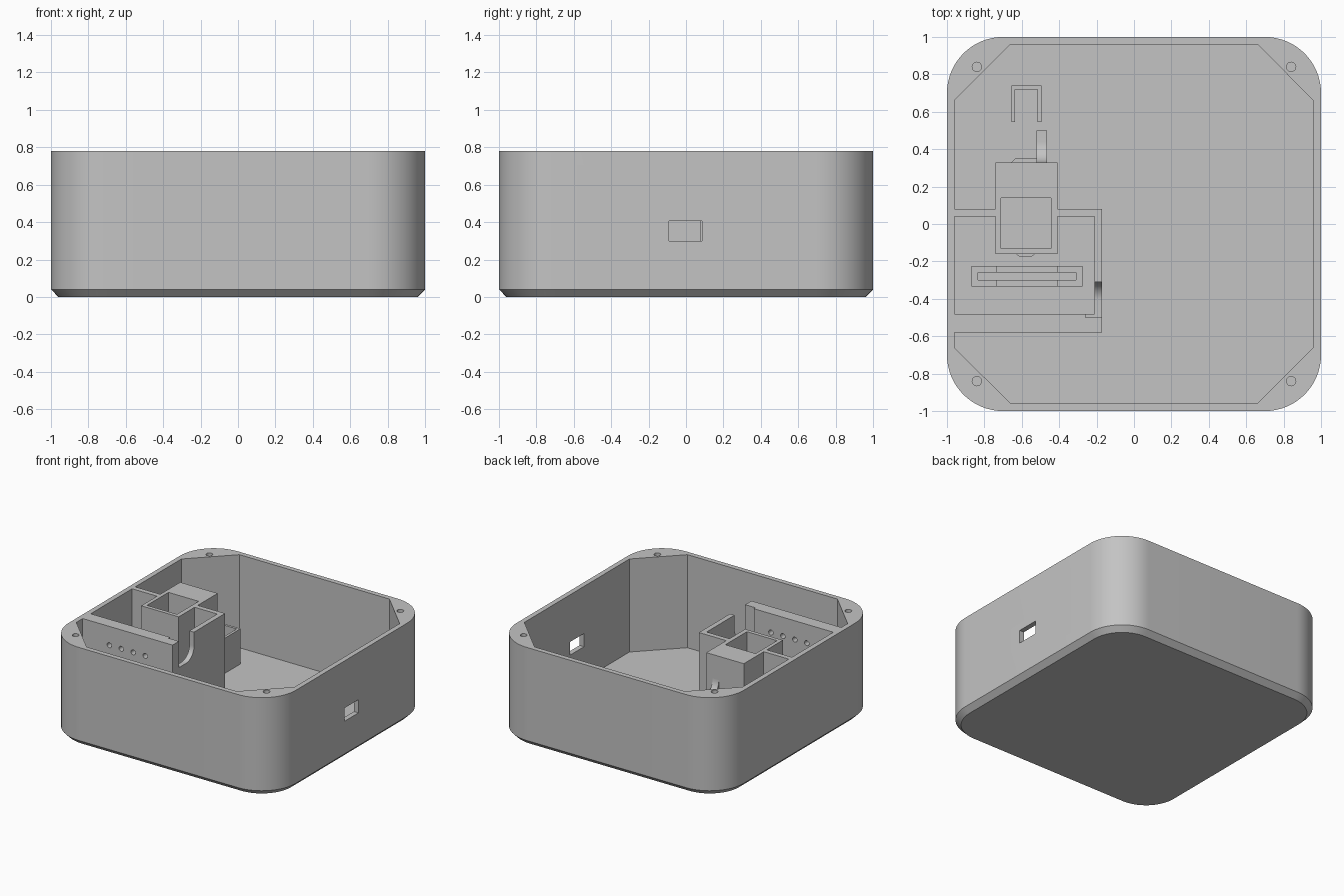
import bpy, bmesh, math
from mathutils import Vector

if "Cube" in bpy.data.objects:
    bpy.data.objects.remove(bpy.data.objects["Cube"])

H, FLOOR = 0.78, 0.04

grey = bpy.data.materials.new("plain grey")
grey.diffuse_color = (0.55, 0.55, 0.55, 1)
grey.use_nodes = True
grey.node_tree.nodes["Principled BSDF"].inputs["Base Color"].default_value = grey.diffuse_color


def loft(name, rings):
    """Closed solid through rings with equal point counts."""
    bm = bmesh.new()
    vs = [[bm.verts.new(p) for p in r] for r in rings]
    n = len(vs[0])
    for a, b in zip(vs, vs[1:]):
        for i in range(n):
            j = (i + 1) % n
            bm.faces.new((a[i], a[j], b[j], b[i]))
    bm.faces.new(vs[0][::-1])
    bm.faces.new(vs[-1])
    bmesh.ops.recalc_face_normals(bm, faces=bm.faces)
    me = bpy.data.meshes.new(name)
    bm.to_mesh(me)
    bm.free()
    me.materials.append(grey)
    ob = bpy.data.objects.new(name, me)
    bpy.context.collection.objects.link(ob)
    return ob


def prism(name, pts, axis, a, b):
    """Extrude a 2D outline along an axis from a to b."""
    place = {"x": lambda p, t: (t, p[0], p[1]),
             "y": lambda p, t: (p[0], t, p[1]),
             "z": lambda p, t: (p[0], p[1], t)}[axis]
    return loft(name, [[place(p, t) for p in pts] for t in (a, b)])


def box(name, x0, x1, y0, y1, z0, z1):
    return prism(name, [(x0, y0), (x1, y0), (x1, y1), (x0, y1)], "z", z0, z1)


def arc(cx, cy, r, a0, a1, n=12):
    return [(cx + r * math.cos(math.radians(a0 + (a1 - a0) * i / n)),
             cy + r * math.sin(math.radians(a0 + (a1 - a0) * i / n)))
            for i in range(n + 1)]


def circle(cx, cy, r, n=20):
    return arc(cx, cy, r, 0, 360, n)[:-1]


def boolean(ob, other, op="DIFFERENCE"):
    m = ob.modifiers.new("cut", "BOOLEAN")
    m.operation, m.solver, m.object = op, "EXACT", other
    bpy.context.view_layer.objects.active = ob
    bpy.ops.object.modifier_apply(modifier=m.name)
    bpy.data.objects.remove(other)


def rounded_square(h, r, z):
    c = h - r
    pts = []
    for k, (sx, sy) in enumerate(((1, 1), (-1, 1), (-1, -1), (1, -1))):
        pts += arc(sx * c, sy * c, r, 90 * k, 90 * k + 90, 16)
    return [(x, y, z) for x, y in pts]


# tray shell: rounded outside with a chamfered foot, eight-sided inside
tray = loft("tray", [rounded_square(0.96, 0.26, 0), rounded_square(1, 0.3, 0.04),
                     rounded_square(1, 0.3, H)])
a, b = 0.96, 0.66
octagon = [(a, -b), (a, b), (b, a), (-b, a), (-a, b), (-a, -b), (-b, -a), (b, -a)]
boolean(tray, prism("cavity", octagon, "z", FLOOR, 1))
# port in the right wall
boolean(tray, box("port", 0.9, 1.1, -0.09, 0.085, 0.30, 0.405))
# screw holes
for sx in (-1, 1):
    for sy in (-1, 1):
        boolean(tray, prism("hole", circle(sx * 0.84, sy * 0.84, 0.025), "z", 0.45, 1))

# compartment walls joined to the sensor well
walls = prism("compartment_walls",
              [(-0.96, 0.08), (-0.17, 0.08), (-0.17, -0.58), (-0.96, -0.58),
               (-0.96, -0.48), (-0.21, -0.48), (-0.21, 0.04), (-0.96, 0.04)],
              "z", FLOOR, H)
boolean(walls, box("well", -0.74, -0.41, -0.16, 0.33, FLOOR, H), "UNION")
boolean(walls, box("well_opening", -0.71, -0.445, -0.13, 0.14, FLOOR + 0.01, 1))
# cable notch with a rounded corner
notch = [(-0.5, 0.57)] + arc(-0.41, 0.67, 0.1, -90, 0) + [(-0.31, 0.9), (-0.5, 0.9)]
boolean(walls, prism("notch", notch, "x", -0.26, -0.1))
# row of wire holes
for i in range(4):
    boolean(walls, prism("wire_hole", circle(-0.726 + 0.105 * i, 0.63, 0.02), "y", -0.7, -0.4))

# small catches on the well
catch = prism("back_catch", [(-0.655, 0.33), (-0.52, 0.33), (-0.52, 0.35), (-0.635, 0.35)],
              "z", FLOOR, 0.5)
prism("front_catch", [(-0.63, -0.16), (-0.615, -0.173), (-0.545, -0.173), (-0.53, -0.16)],
      "z", FLOOR, 0.5)

# curved bracket behind the well
bracket = prism("curved_bracket",
                [(0.33, FLOOR), (0.5, FLOOR), (0.5, 0.48)]
                + arc(0.44, 0.59, 0.11, -90, -180), "x", -0.52, -0.465)

# three-sided holder, open to the front
prism("small_holder",
      [(-0.655, 0.545), (-0.635, 0.545), (-0.635, 0.72), (-0.515, 0.72),
       (-0.515, 0.545), (-0.495, 0.545), (-0.495, 0.74), (-0.655, 0.74)],
      "z", FLOOR, 0.32)

# slotted board holder with a lower middle
board = box("board_holder", -0.87, -0.275, -0.335, -0.225, FLOOR, 0.4)
boolean(board, box("slot", -0.835, -0.31, -0.30, -0.26, FLOOR + 0.01, 1))
boolean(board, box("dip", -0.735, -0.41, -0.4, -0.2, 0.2, 1))

# smooth the curved surfaces, keep edges sharp
for ob in (tray, walls, bracket):
    bpy.ops.object.select_all(action="DESELECT")
    ob.select_set(True)
    bpy.context.view_layer.objects.active = ob
    bpy.ops.object.shade_smooth_by_angle(angle=math.radians(30))
